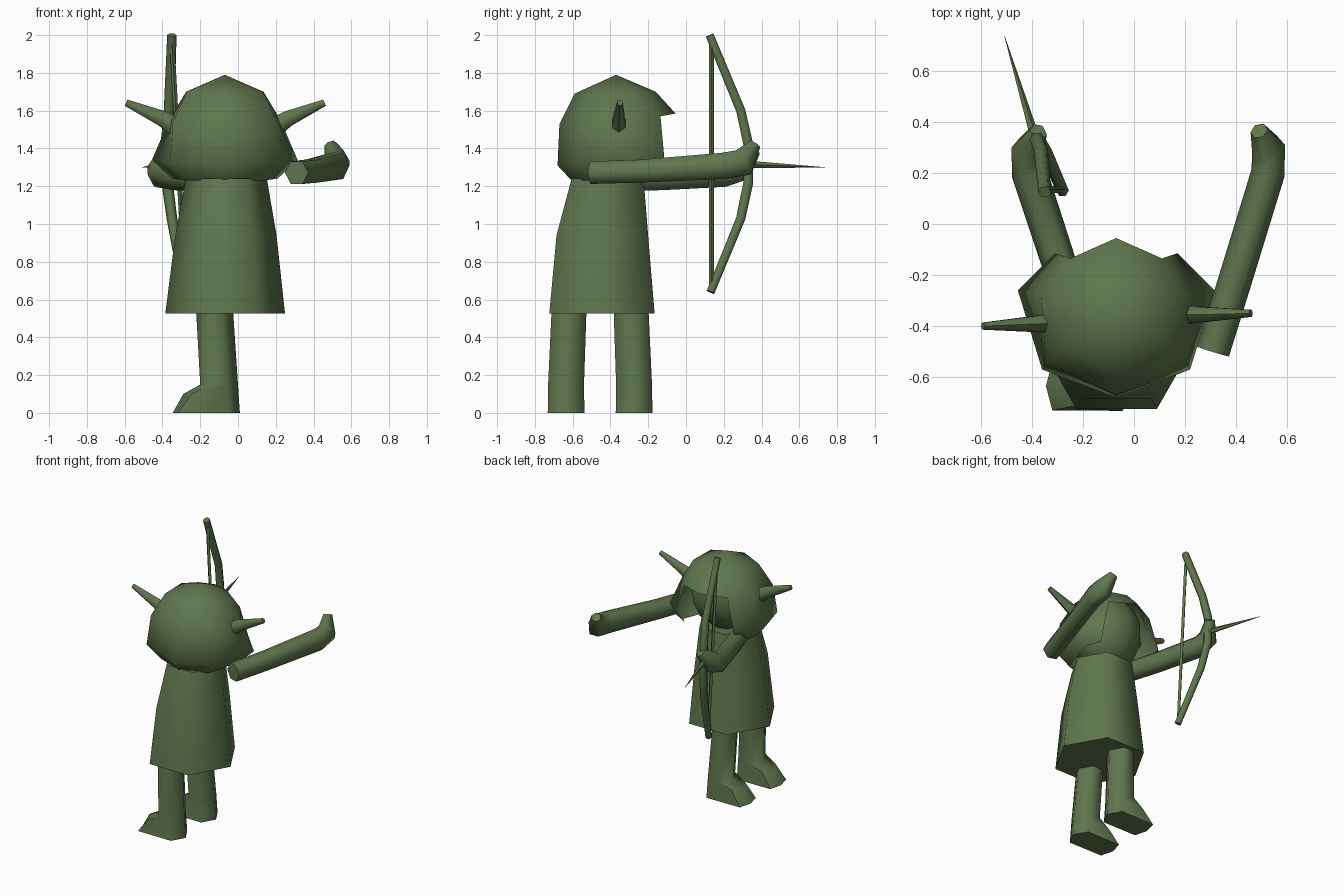
import bpy, bmesh, math
from mathutils import Vector

if "Cube" in bpy.data.objects:
    bpy.data.objects.remove(bpy.data.objects["Cube"])

green = bpy.data.materials.new("moss_green")
green.diffuse_color = (0.115, 0.180, 0.075, 1)
green.use_nodes = True
green.node_tree.nodes["Principled BSDF"].inputs["Base Color"].default_value = green.diffuse_color


def finish(name, bm, angle=66):
    bmesh.ops.recalc_face_normals(bm, faces=bm.faces)
    me = bpy.data.meshes.new(name)
    bm.to_mesh(me)
    bm.free()
    ob = bpy.data.objects.new(name, me)
    bpy.context.collection.objects.link(ob)
    me.materials.append(green)
    bpy.ops.object.select_all(action='DESELECT')
    ob.select_set(True)
    bpy.context.view_layer.objects.active = ob
    bpy.ops.object.shade_smooth_by_angle(angle=math.radians(angle))
    return ob


def loft(name, rings, caps=(True, True)):
    """Skin a list of closed rings that share one point count."""
    bm = bmesh.new()
    vs = [[bm.verts.new(p) for p in r] for r in rings]
    n = len(vs[0])
    for a, b in zip(vs, vs[1:]):
        for i in range(n):
            j = (i + 1) % n
            bm.faces.new((a[i], a[j], b[j], b[i]))
    if caps[0]:
        bm.faces.new(vs[0])
    if caps[1]:
        bm.faces.new(vs[-1])
    return finish(name, bm)


def tube(name, path, radii, sides=6):
    """Sweep a polygon along a path with a radius per point."""
    pts = [Vector(p) for p in path]
    rings = []
    for i, p in enumerate(pts):
        t = (pts[min(i + 1, len(pts) - 1)] - pts[max(i - 1, 0)]).normalized()
        ref = Vector((1, 0, 0)) if abs(t.x) < 0.8 else Vector((0, 0, 1))
        u = (ref - t * ref.dot(t)).normalized()
        v = t.cross(u)
        r = radii[i] if isinstance(radii, (list, tuple)) else radii
        ru, rv = r if isinstance(r, tuple) else (r, r)
        rings.append([p + u * ru * math.cos(a) + v * rv * math.sin(a)
                      for a in (2 * math.pi * k / sides for k in range(sides))])
    return loft(name, rings)


def hexagon(cx, cy, z, rx, ry):
    return [(cx + rx * math.cos(k * math.pi / 3), cy + ry * math.sin(k * math.pi / 3), z)
            for k in range(6)]


# Tunic
loft("tunic", [hexagon(-0.068, -0.445, 0.525, 0.317, 0.322),
               hexagon(-0.064, -0.443, 0.94, 0.268, 0.28),
               hexagon(-0.062, -0.415, 1.24, 0.215, 0.22)])

# Legs with wedge feet pointing to -x
def foot_ring(cy, z, heel, toe, corner, half, toe_half):
    return [(heel, cy, z), (heel - 0.055, cy + half, z), (corner, cy + toe_half, z),
            (toe, cy, z), (corner, cy - toe_half, z), (heel - 0.055, cy - half, z)]


for name, y, lean in (("front_leg", -0.635, 0.018), ("back_leg", -0.275, -0.018)):
    loft(name, [foot_ring(y, 0.0, 0.01, -0.345, -0.32, 0.097, 0.095),
                foot_ring(y, 0.10, 0.003, -0.29, -0.245, 0.096, 0.08),
                foot_ring(y, 0.15, 0.0, -0.2, -0.15, 0.095, 0.094),
                foot_ring(y + lean, 0.60, -0.03, -0.225, -0.17, 0.092, 0.092)])

# Arms, reaching toward +y with raised hands
tube("right_arm", [(0.31, -0.5, 1.272), (0.39, -0.24, 1.28), (0.525, 0.2, 1.308),
                   (0.527, 0.30, 1.325), (0.49, 0.365, 1.42)],
     [(0.065, 0.069), (0.066, 0.07), (0.066, 0.08), (0.066, 0.085), (0.035, 0.035)])
tube("left_arm", [(-0.22, -0.38, 1.235), (-0.305, -0.12, 1.24), (-0.41, 0.2, 1.262),
                  (-0.415, 0.29, 1.295), (-0.375, 0.36, 1.39)],
     [(0.065, 0.069), (0.068, 0.07), (0.07, 0.075), (0.066, 0.08), (0.035, 0.04)])

# Face inside the hood
bm = bmesh.new()
bmesh.ops.create_uvsphere(bm, u_segments=10, v_segments=7, radius=1)
for v in bm.verts:
    v.co = Vector((-0.07 + 0.25 * v.co.x, -0.38 + 0.24 * v.co.y, 1.49 + 0.27 * v.co.z))
finish("face", bm)

# Hood: half rings (x, y, z) from back to front, mirrored, open below the brow
C = Vector((-0.07, -0.37, 0))
half_rings = [
    [(0, -.22, 1.69), (.2, -.11, 1.70), (.205, .09, 1.70), (.12, .17, 1.70), (0, .21, 1.70)],
    [(0, -.30, 1.53), (.275, -.17, 1.54), (.295, .09, 1.55), (.18, .235, 1.57), (0, .315, 1.585)],
    [(0, -.31, 1.31), (.29, -.20, 1.33), (.385, .11, 1.34), (.24, .255, 1.35), None],
    [(0, -.24, 1.235), (.2, -.16, 1.23), (.28, .10, 1.24), (.21, .19, 1.27), None],
]
bm = bmesh.new()
top = bm.verts.new(C + Vector((0, 0, 1.79)))
rows = []
for ring in half_rings:
    full = ring + [(-p[0], p[1], p[2]) if p else None for p in ring[3:0:-1]]
    rows.append([bm.verts.new(C + Vector(p)) if p else None for p in full])
for i in range(8):
    j = (i + 1) % 8
    bm.faces.new((top, rows[0][i], rows[0][j]))
    for a, b in zip(rows, rows[1:]):
        if all((a[i], a[j], b[i], b[j])):
            bm.faces.new((a[i], b[i], b[j], a[j]))
finish("hood", bm)

# Pointed ears
tube("left_ear", [(-0.33, -0.39, 1.515), (-0.40, -0.392, 1.558), (-0.592, -0.40, 1.642)],
     [(0.052, 0.042), (0.042, 0.035), (0.018, 0.016)])
tube("right_ear", [(0.20, -0.355, 1.515), (0.265, -0.355, 1.558), (0.458, -0.35, 1.642)],
     [(0.052, 0.042), (0.042, 0.035), (0.018, 0.016)])

# Bow, string and arrow
tube("bow", [(-0.35, 0.125, 2.0), (-0.365, 0.29, 1.60), (-0.38, 0.33, 1.42),
             (-0.375, 0.33, 1.22), (-0.35, 0.29, 1.03), (-0.28, 0.13, 0.64)],
     [0.025, 0.028, 0.03, 0.03, 0.028, 0.025])
tube("bowstring", [(-0.35, 0.135, 1.98), (-0.28, 0.135, 0.66)], 0.013, 4)
tube("arrow", [(-0.39, 0.34, 1.315), (-0.507, 0.735, 1.30)], [0.02, 0.001], 5)
